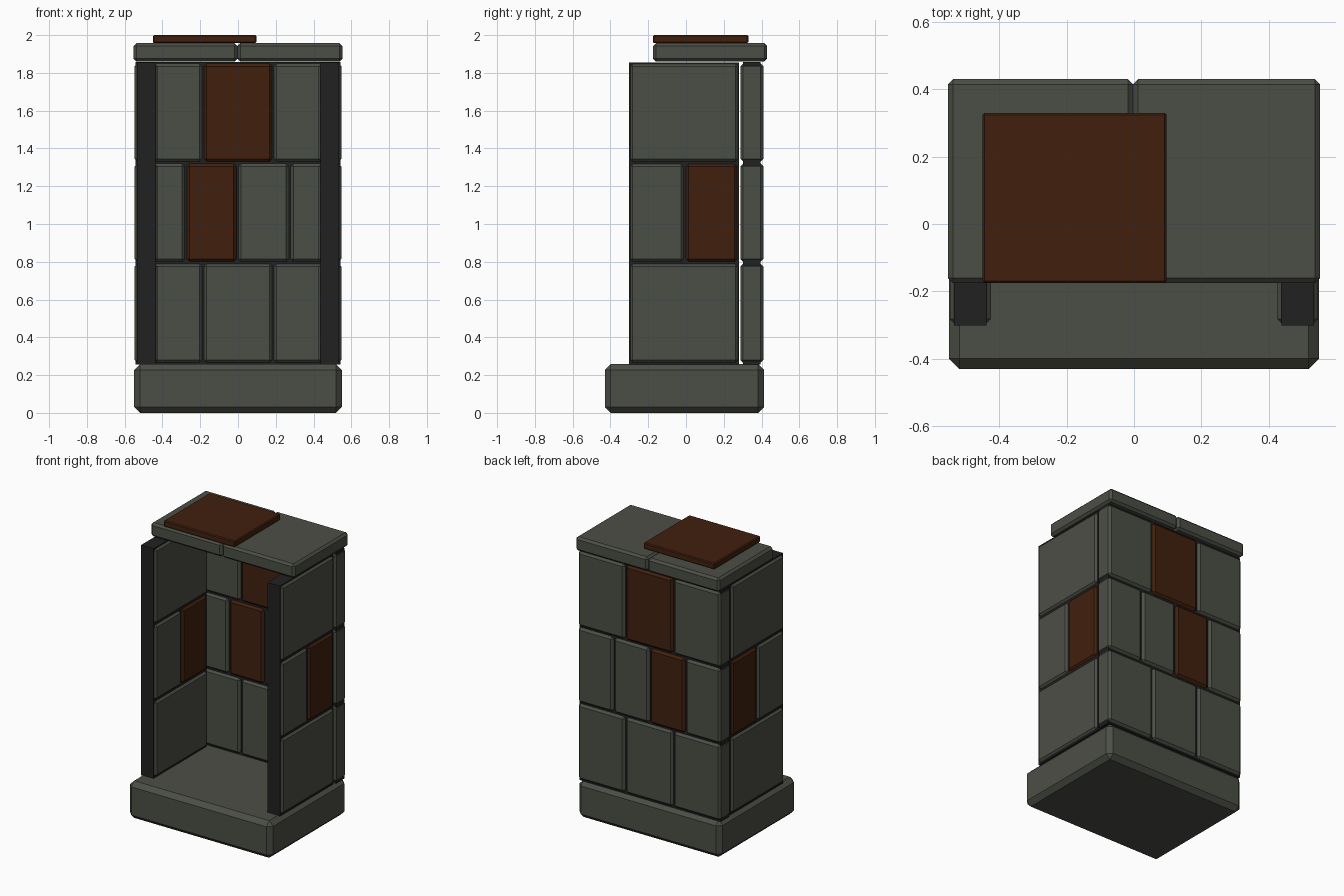
import bpy, bmesh

if "Cube" in bpy.data.objects:
    bpy.data.objects.remove(bpy.data.objects["Cube"])


def material(name, rgb):
    m = bpy.data.materials.new(name)
    m.diffuse_color = (*rgb, 1.0)
    m.use_nodes = True
    m.node_tree.nodes["Principled BSDF"].inputs["Base Color"].default_value = m.diffuse_color
    return m


STONE = material("grey green stone", (0.071, 0.077, 0.060))
RUST = material("rust brown brick", (0.053, 0.0145, 0.0042))
MORTAR = material("dark mortar", (0.0150, 0.0150, 0.0155))


def box(name, x, y, z, mat, bevel=0.0):
    """Box spanning the given (min, max) ranges, with flat chamfered edges."""
    bm = bmesh.new()
    bmesh.ops.create_cube(bm, size=1.0)
    for v in bm.verts:
        for i, (lo, hi) in enumerate((x, y, z)):
            v.co[i] = lo if v.co[i] < 0 else hi
    if bevel:
        bmesh.ops.bevel(bm, geom=bm.edges[:], offset=bevel, segments=1,
                        profile=0.5, affect='EDGES')
    bmesh.ops.recalc_face_normals(bm, faces=bm.faces[:])
    me = bpy.data.meshes.new(name)
    bm.to_mesh(me)
    bm.free()
    me.materials.append(mat)
    ob = bpy.data.objects.new(name, me)
    bpy.context.collection.objects.link(ob)
    return ob


ROWS = [(0.265, 0.79), (0.80, 1.32), (1.33, 1.85)]
BV = 0.015

# Base slab
box("base_slab", (-0.55, 0.55), (-0.43, 0.413), (0.0, 0.258), STONE, 0.031)

# Back wall: mortar core with bricks showing on both faces
box("back_wall_core", (-0.543, 0.543), (0.302, 0.395), (0.255, 1.857), MORTAR)
three = [(-0.547, -0.189), (-0.181, 0.181), (0.189, 0.547)]
four = [(-0.547, -0.281), (-0.272, -0.008), (0.002, 0.270), (0.278, 0.547)]
back_rows = [(three, None), (four, 1), (three, 1)]
for r, (spans, rust) in enumerate(back_rows):
    for i, span in enumerate(spans):
        box(f"back_brick_{r}_{i}", span, (0.288, 0.41), ROWS[r],
            RUST if i == rust else STONE, BV)

# Side walls: mortar core whose front end forms the dark post, plus bricks
side_rows = [([(-0.297, 0.277)], None),
             ([(-0.297, -0.012), (-0.002, 0.273)], 1),
             ([(-0.297, 0.277)], None)]
for side, s in (("left", -1), ("right", 1)):
    def sx(a, b):
        return tuple(sorted((s * a, s * b)))
    box(f"{side}_wall_core", sx(0.438, 0.534), (-0.302, 0.281),
        (0.255, 1.855), MORTAR)
    for r, (spans, rust) in enumerate(side_rows):
        for i, span in enumerate(spans):
            box(f"{side}_brick_{r}_{i}", sx(0.425, 0.547), span, ROWS[r],
                RUST if i == rust else STONE, BV)

# Roof slabs and the rusty cover plate
box("roof_slab_left", (-0.553, -0.003), (-0.175, 0.43), (1.86, 1.957), STONE, BV)
box("roof_slab_right", (-0.003, 0.553), (-0.175, 0.43), (1.86, 1.957), STONE, BV)
box("cover_plate", (-0.45, 0.097), (-0.175, 0.33), (1.957, 2.0), RUST, 0.006)
